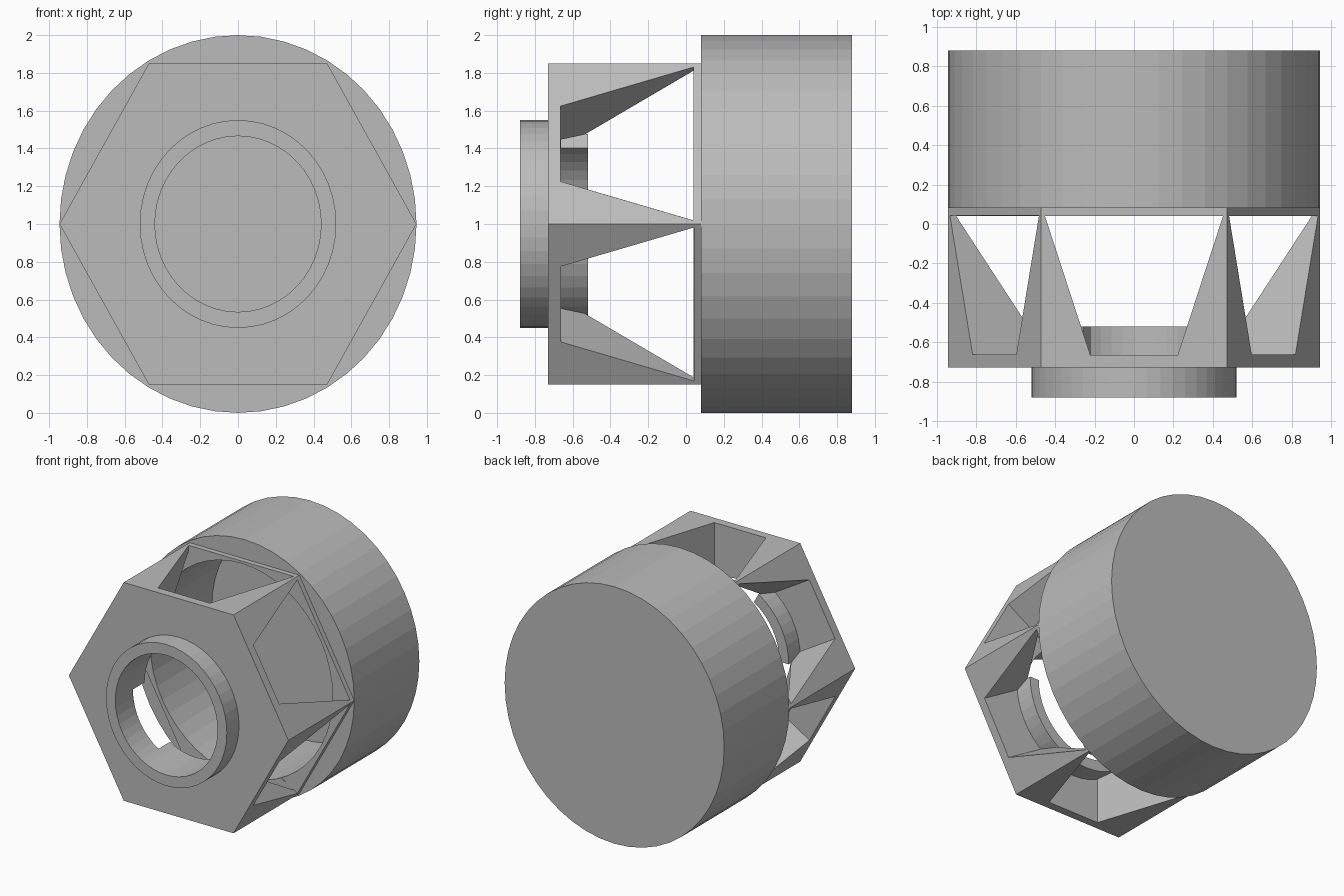
import bpy, bmesh
from math import sin, cos, pi, radians
from mathutils import Matrix, Vector

cube = bpy.data.objects.get("Cube")
if cube:
    bpy.data.objects.remove(cube, do_unlink=True)

ROUND = 1.058   # height stretch of the round parts
HEX = 1.038     # height stretch of the hexagonal parts

grey = bpy.data.materials.new("plain_grey")
grey.use_nodes = True
grey.diffuse_color = (0.5, 0.5, 0.5, 1)
grey.node_tree.nodes["Principled BSDF"].inputs["Base Color"].default_value = grey.diffuse_color


def loft(name, rings, closed=False):
    """Skin a row of equal point rings; cap the ends unless the row is closed."""
    bm = bmesh.new()
    rows = [[bm.verts.new(p) for p in ring] for ring in rings]
    n = len(rows[0])
    pairs = list(zip(rows, rows[1:]))
    if closed:
        pairs.append((rows[-1], rows[0]))
    else:
        bm.faces.new(rows[0])
        bm.faces.new(rows[-1])
    for a, b in pairs:
        for i in range(n):
            j = (i + 1) % n
            bm.faces.new((a[i], a[j], b[j], b[i]))
    bmesh.ops.recalc_face_normals(bm, faces=bm.faces)
    mesh = bpy.data.meshes.new(name)
    bm.to_mesh(mesh)
    bm.free()
    mesh.materials.append(grey)
    obj = bpy.data.objects.new(name, mesh)
    bpy.context.scene.collection.objects.link(obj)
    return obj


def ring(r, y, sides=48, stretch=ROUND):
    return [(r * cos(2 * pi * i / sides), y, 1 + stretch * r * sin(2 * pi * i / sides))
            for i in range(sides)]


def window_cutter(angle, shift):
    """Tapered slot running straight through two opposite hexagon sides."""
    turn = Matrix.Rotation(angle, 3, 'Y')
    rings = []
    for half, y in ((0.222, -0.665 + shift), (0.452, 0.04 + shift)):
        pts = [turn @ Vector((sx * half, y, sz * 1.3))
               for sx, sz in ((-1, -1), (1, -1), (1, 1), (-1, 1))]
        rings.append([(p.x, p.y, 1 + HEX * p.z) for p in pts])
    return loft("window_cutter", rings)


def cut(target, cutters):
    for c in cutters:
        c.hide_render = True
        mod = target.modifiers.new("cut", 'BOOLEAN')
        mod.operation = 'DIFFERENCE'
        mod.solver = 'EXACT'
        mod.object = c
    bpy.context.view_layer.update()
    graph = bpy.context.evaluated_depsgraph_get()
    mesh = bpy.data.meshes.new_from_object(target.evaluated_get(graph))
    target.modifiers.clear()
    target.data = mesh
    for c in cutters:
        bpy.data.objects.remove(c, do_unlink=True)


# Rear drum, hollow and open towards the front
loft("rear_drum", [ring(0.785, 0.8), ring(0.785, 0.08), ring(0.945, 0.08), ring(0.945, 0.88)])

# Hexagonal cage with tapered side windows and a round bore
cage = loft("hexagonal_cage", [ring(0.945, y, 6, HEX) for y in (-0.73, 0.08)])
cut(cage, [
    loft("bore_cutter", [ring(0.44, y) for y in (-0.95, -0.4)]),
    loft("cavity_cutter", [ring(0.52, y) for y in (-0.662, -0.05)]),
    loft("rear_opening_cutter", [ring(0.785, y) for y in (0.01, 0.2)]),
] + [window_cutter(radians(60 * k), 0.001 * k) for k in range(3)])

# Front collar
loft("front_collar", [ring(0.44, -0.88), ring(0.52, -0.88),
                      ring(0.52, -0.73), ring(0.44, -0.73)], closed=True)

# Curved inner tabs behind the front plate
for name, middle in (("lower_tab", 270), ("lower_left_tab", 330), ("upper_right_tab", 150)):
    sections = []
    for i in range(9):
        a = radians(middle - 30 + i * 7.5)
        sections.append([(r * cos(a), y, 1 + ROUND * r * sin(a))
                         for r, y in ((0.44, -0.68), (0.52, -0.68), (0.52, -0.52), (0.44, -0.52))])
    loft(name, sections)
